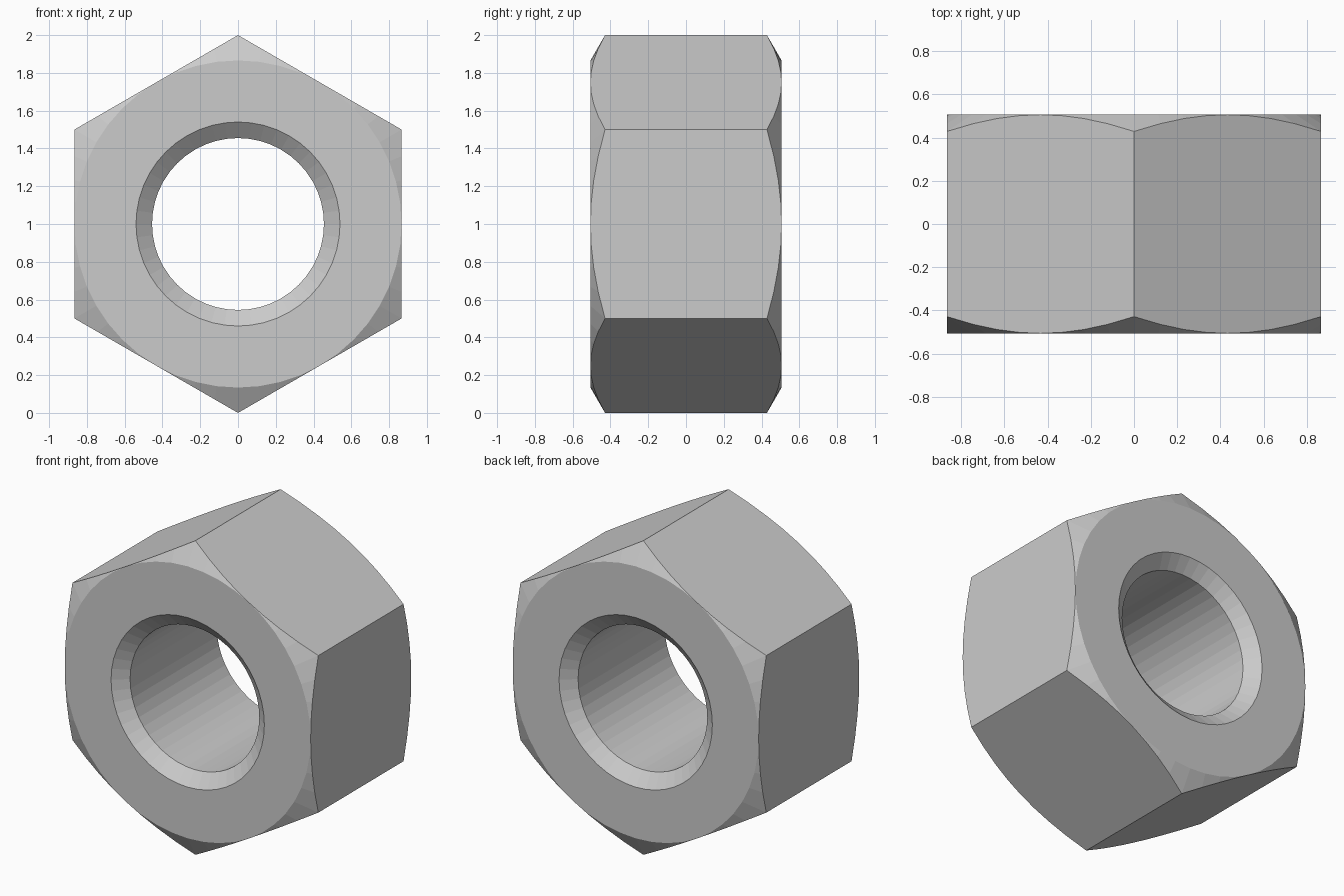
import bpy, bmesh
from math import radians, sin, cos, tan

if "Cube" in bpy.data.objects:
    bpy.data.objects.remove(bpy.data.objects["Cube"])

SIDES = 48            # segments around the bore and bevel
HALF = 0.506          # half thickness along y
APOTHEM = cos(radians(30))
BORE, SINK, SINK_DEPTH = 0.455, 0.54, 0.07


def section(i):
    """Closed radial profile (radius, y) at step i, starting on a hex corner."""
    local = (i * 360 / SIDES) % 60 - 30
    r = APOTHEM / cos(radians(local))
    bevel_y = HALF - (r - APOTHEM) * tan(radians(30))
    front = [(BORE, HALF - SINK_DEPTH), (SINK, HALF), (APOTHEM, HALF), (r, bevel_y)]
    return [(a, -y) for a, y in front] + front[::-1]


# Hex nut body: sweep the changing profile around the y axis
bm = bmesh.new()
rings = []
for i in range(SIDES):
    t = radians(90 + i * 360 / SIDES)
    rings.append([bm.verts.new((r * cos(t), y, 1 + r * sin(t))) for r, y in section(i)])
for i in range(SIDES):
    a, b = rings[i], rings[(i + 1) % SIDES]
    for j in range(len(a)):
        k = (j + 1) % len(a)
        bm.faces.new((a[j], a[k], b[k], b[j]))

# Bevel vanishes at the middle of each flat
bmesh.ops.remove_doubles(bm, verts=bm.verts[:], dist=1e-5)
bmesh.ops.recalc_face_normals(bm, faces=bm.faces[:])

mesh = bpy.data.meshes.new("hex_nut")
bm.to_mesh(mesh)
bm.free()
nut = bpy.data.objects.new("hex_nut", mesh)
bpy.context.collection.objects.link(nut)
